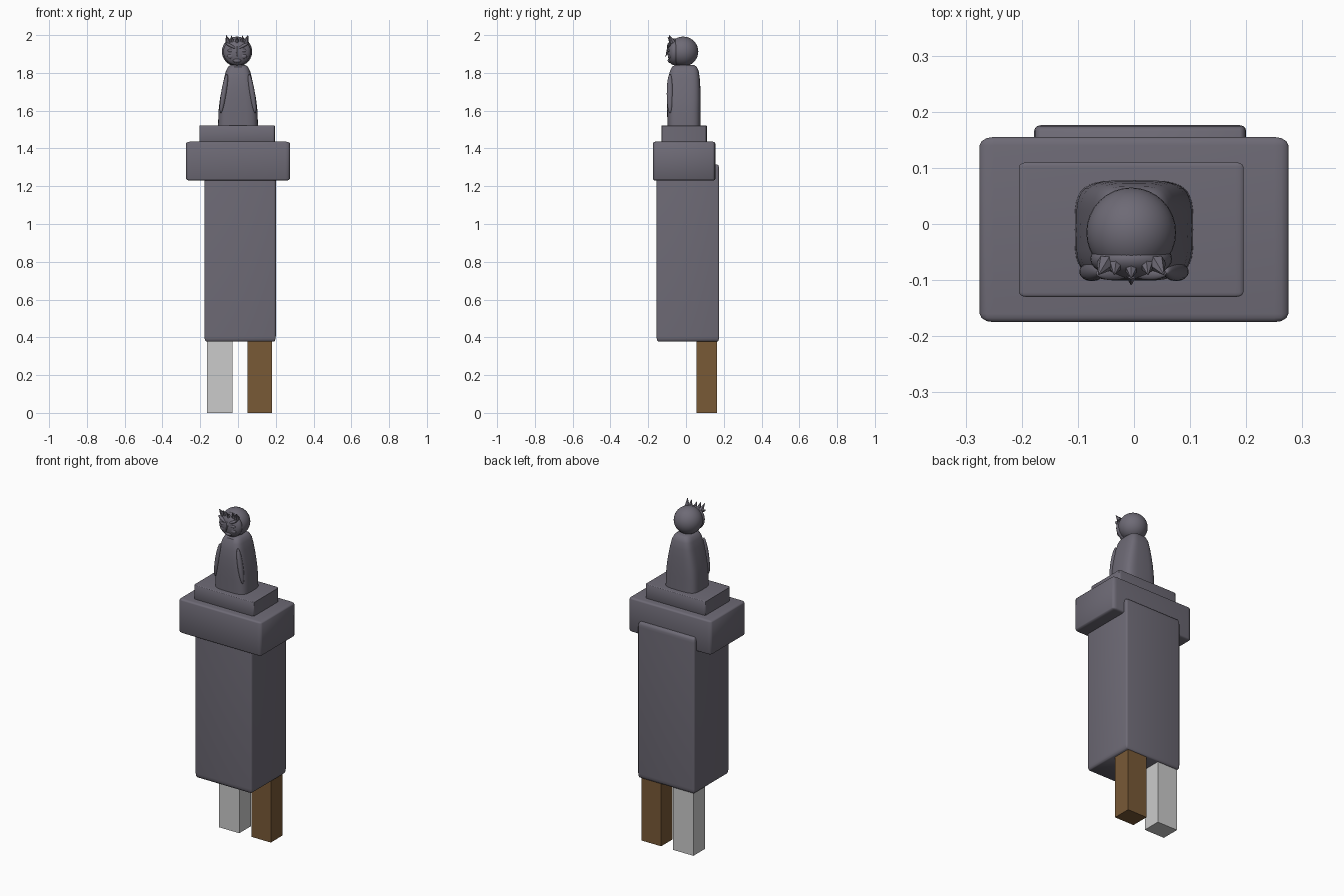
import bpy, bmesh, math
from mathutils import Vector, Matrix

if "Cube" in bpy.data.objects:
    bpy.data.objects.remove(bpy.data.objects["Cube"])


def material(name, rgb):
    m = bpy.data.materials.new(name)
    m.diffuse_color = (*rgb, 1)
    m.use_nodes = True
    m.node_tree.nodes["Principled BSDF"].inputs["Base Color"].default_value = m.diffuse_color
    return m


STONE = material("dark_stone", (0.155, 0.145, 0.18))
WOOD = material("brown_wood", (0.19, 0.10, 0.037))


def finish(bm, name, mat=None, smooth=True):
    bmesh.ops.recalc_face_normals(bm, faces=bm.faces)
    me = bpy.data.meshes.new(name)
    bm.to_mesh(me)
    bm.free()
    ob = bpy.data.objects.new(name, me)
    bpy.context.collection.objects.link(ob)
    if mat:
        me.materials.append(mat)
    if smooth:
        bpy.ops.object.select_all(action='DESELECT')
        ob.select_set(True)
        bpy.context.view_layer.objects.active = ob
        bpy.ops.object.shade_smooth_by_angle(angle=math.radians(35))
    return ob


def block(name, lo, hi, mat=None, bevel=0.0):
    """Box between two corners; the bevel is a fraction of each side."""
    bm = bmesh.new()
    bmesh.ops.create_cube(bm, size=1)
    if bevel:
        bmesh.ops.bevel(bm, geom=bm.edges[:], offset=bevel, segments=3,
                        profile=0.5, affect='EDGES')
    lo, hi = Vector(lo), Vector(hi)
    bmesh.ops.scale(bm, vec=hi - lo, verts=bm.verts)
    bmesh.ops.translate(bm, vec=(lo + hi) / 2, verts=bm.verts)
    return finish(bm, name, mat, bool(bevel))


def ellipsoid(name, centre, radii, rot=None, seg=20):
    bm = bmesh.new()
    bmesh.ops.create_uvsphere(bm, u_segments=seg, v_segments=seg // 2 + 2, radius=1)
    r = rot or Matrix.Identity(4)
    bmesh.ops.transform(bm, verts=bm.verts, matrix=Matrix.Translation(centre)
                        @ r @ Matrix.Diagonal((*radii, 1)))
    return finish(bm, name, STONE)


def spike(name, base, tip, width):
    """Four sided tuft pointing from base to tip."""
    base, tip = Vector(base), Vector(tip)
    d = tip - base
    bm = bmesh.new()
    bmesh.ops.create_cone(bm, cap_ends=True, segments=6, radius1=width, radius2=0.001,
                          depth=d.length)
    rot = d.to_track_quat('Z', 'Y').to_matrix().to_4x4()
    bmesh.ops.transform(bm, verts=bm.verts, matrix=Matrix.Translation((base + tip) / 2) @ rot)
    return finish(bm, name, STONE)


# Legs
block("pale_leg", (-0.165, 0.055, 0), (-0.03, 0.165, 0.39))
block("wood_leg", (0.05, 0.055, 0), (0.18, 0.165, 0.39), WOOD)

# Pedestal
block("pillar", (-0.178, -0.156, 0.377), (0.2, 0.176, 1.315), STONE, 0.03)
block("cap", (-0.275, -0.175, 1.23), (0.275, 0.155, 1.436), STONE, 0.045)
block("step", (-0.205, -0.13, 1.42), (0.195, 0.11, 1.522), STONE, 0.035)

# Robe: rounded-square sections (z, half width, front y, back y)
SECTIONS = [(1.51, 0.106, -0.098, 0.078), (1.60, 0.103, -0.100, 0.078),
            (1.66, 0.096, -0.101, 0.078), (1.72, 0.085, -0.099, 0.076),
            (1.77, 0.074, -0.094, 0.073), (1.81, 0.064, -0.085, 0.067),
            (1.832, 0.053, -0.074, 0.057), (1.842, 0.038, -0.055, 0.042)]
bm = bmesh.new()
N = 40
rings = []
for z, w, front, back in SECTIONS:
    ring = []
    for i in range(N):
        a = math.tau * i / N
        c, s = math.cos(a), math.sin(a)
        x = math.copysign(abs(c) ** 0.5, c) * w
        y = (front + back) / 2 + math.copysign(abs(s) ** 0.5, s) * (back - front) / 2
        ring.append(bm.verts.new((x, y, z)))
    rings.append(ring)
for r0, r1 in zip(rings, rings[1:]):
    for i in range(N):
        j = (i + 1) % N
        bm.faces.new((r0[i], r0[j], r1[j], r1[i]))
bm.faces.new(rings[0])
bm.faces.new(rings[-1])
finish(bm, "robe", STONE)

# Head and slightly proud face plate
CX = -0.005
ellipsoid("head", (CX, -0.015, 1.913), (0.080, 0.080, 0.079), seg=32)
ellipsoid("face", (CX, -0.062, 1.911), (0.073, 0.036, 0.071), seg=28)

# Nose, chin and centre tuft
spike("nose", (CX, -0.088, 1.94), (CX, -0.108, 1.885), 0.011)
ellipsoid("chin", (CX, -0.085, 1.865), (0.022, 0.012, 0.012))
spike("centre_tuft", (CX, -0.078, 1.965), (CX, -0.096, 1.99), 0.013)

# Mirrored details
for side, s in (("left", -1), ("right", 1)):
    spike(side + "_ear", (CX + s * 0.046, -0.07, 1.962), (CX + s * 0.058, -0.09, 2.0), 0.016)
    spike(side + "_tuft", (CX + s * 0.028, -0.074, 1.968), (CX + s * 0.03, -0.09, 1.998), 0.012)
    ellipsoid(side + "_brow", (CX + s * 0.033, -0.088, 1.943), (0.034, 0.012, 0.008),
              Matrix.Rotation(-s * 0.5, 4, 'Y'))
    ellipsoid(side + "_eye", (CX + s * 0.034, -0.09, 1.918), (0.016, 0.007, 0.009))
    ellipsoid(side + "_cheek", (CX + s * 0.034, -0.084, 1.888), (0.018, 0.011, 0.014))
    # Sleeve hanging down the front corner of the robe
    ellipsoid(side + "_sleeve", (s * 0.075, -0.085, 1.69), (0.015, 0.017, 0.105),
              Matrix.Rotation(-s * 0.16, 4, 'Y'))
